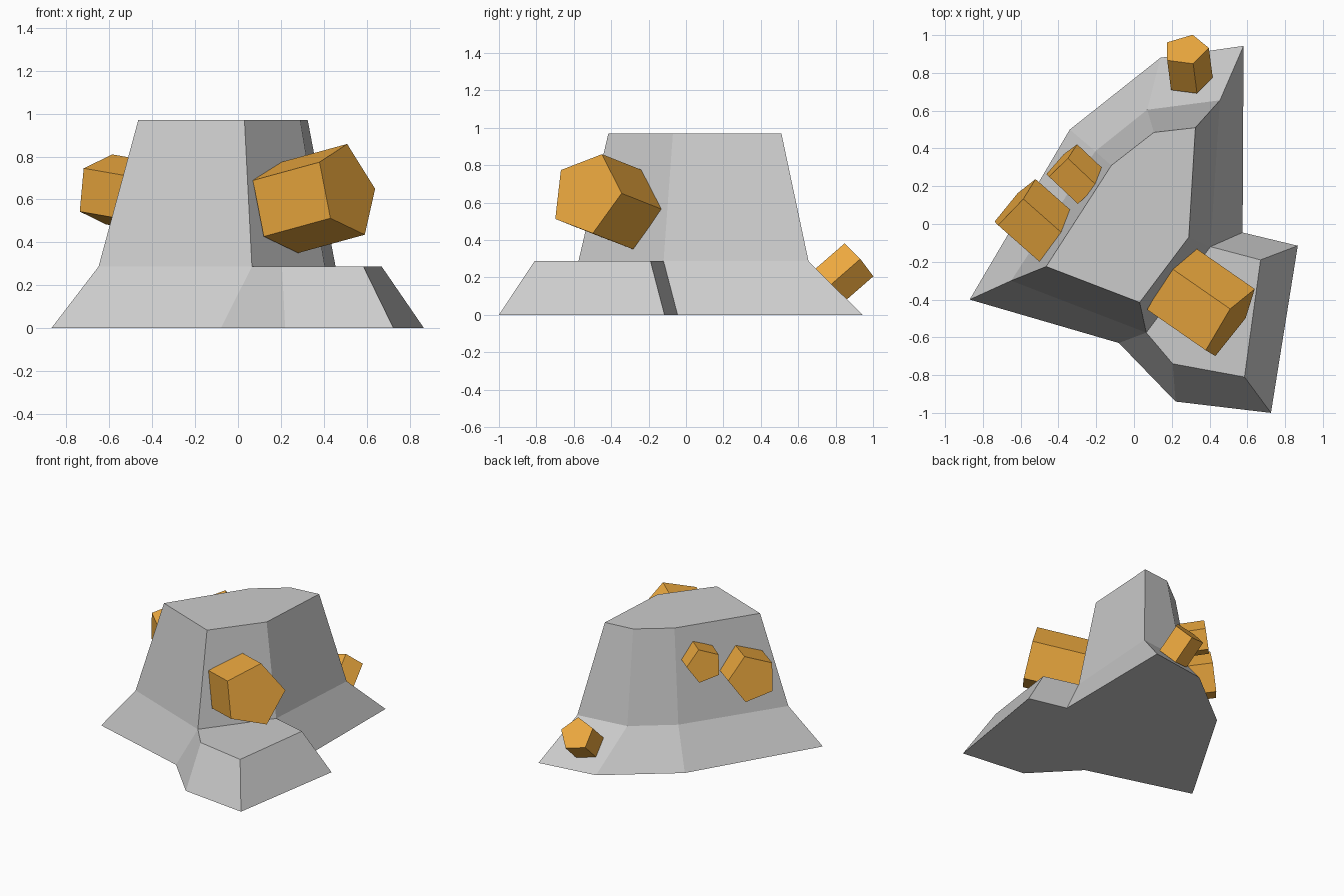
import bpy, bmesh, math
from mathutils import Vector

if "Cube" in bpy.data.objects:
    bpy.data.objects.remove(bpy.data.objects["Cube"])


def finish(bm, name, mat=None):
    bmesh.ops.recalc_face_normals(bm, faces=bm.faces)
    mesh = bpy.data.meshes.new(name)
    bm.to_mesh(mesh)
    bm.free()
    if mat:
        mesh.materials.append(mat)
    obj = bpy.data.objects.new(name, mesh)
    bpy.context.collection.objects.link(obj)


def ring(bm, outline, z):
    return [bm.verts.new((x, y, z)) for x, y in outline]


def bridge(bm, low, high):
    n = len(low)
    for i in range(n):
        j = (i + 1) % n
        bm.faces.new((low[i], low[j], high[j], high[i]))


# Rock: flared foot with a flat ledge, and a tapering upper block
foot = [(-.87, -.40), (-.08, -.63), (.22, -.94), (.725, -1.0), (.867, -.115),
        (.575, -.045), (.58, .943), (.14, .88), (-.34, .50)]
shoulder = [(-.65, -.30), (.065, -.575), (.205, -.74), (.585, -.81), (.67, -.19),
            (.405, -.12), (.455, .655), (.07, .605), (-.205, .385)]
crown = [(-.465, -.225), (.03, -.415), (.29, -.07), (.325, .51), (.105, .485), (-.12, .31)]

bm = bmesh.new()
low, mid, top = ring(bm, foot, 0), ring(bm, shoulder, .287), ring(bm, crown, .97)
bm.faces.new(low)
bridge(bm, low, mid)
bm.faces.new(mid[1:6])                 # ledge
bridge(bm, mid[:2] + mid[5:], top)
bm.faces.new(top)
finish(bm, "rock")

# Crystals: pentagonal prisms growing out of the rock
orange = bpy.data.materials.new("orange")
orange.diffuse_color = (.85, .40, .05, 1)
orange.use_nodes = True
orange.node_tree.nodes["Principled BSDF"].inputs["Base Color"].default_value = orange.diffuse_color


def crystal(name, tip, axis, corner, radius):
    """tip: centre of outer face, axis: outward, corner: direction of one vertex."""
    tip, u = Vector(tip), Vector(axis).normalized()
    a = Vector(corner)
    a = (a - u * a.dot(u)).normalized()
    b = u.cross(a)
    bm = bmesh.new()
    ends = []
    for c in (tip - u * radius * 1.7, tip):
        ends.append([bm.verts.new(c + radius * (a * math.cos(t) + b * math.sin(t)))
                     for t in (i * math.tau / 5 for i in range(5))])
        bm.faces.new(ends[-1])
    bridge(bm, *ends)
    finish(bm, name, orange)


crystal("front_crystal", (.51, -.532, .646), (.31, -.215, .085), (0, .082, .214), .228)
crystal("left_large_crystal", (-.636, .108, .646), (-.744, .656, .13), (.051, .024, .164), .173)
crystal("left_small_crystal", (-.387, .331, .762), (-.72, .68, .13), (.051, .024, .164), .125)
crystal("back_crystal", (.274, .922, .292), (-.02, .155, .135), (.041, -.081, .088), .123)
